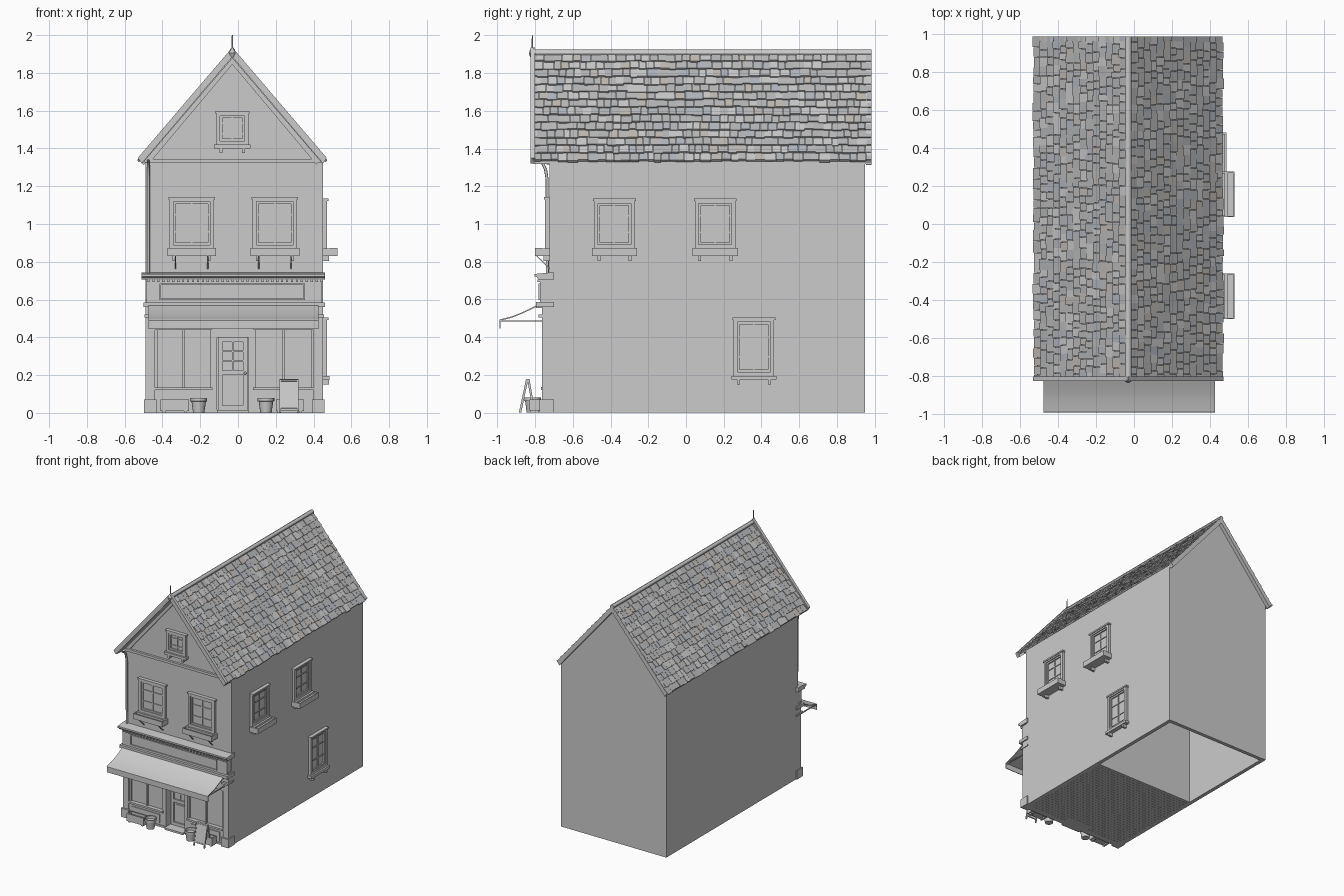
import bpy, bmesh, math, random
from mathutils import Matrix, Vector

if "Cube" in bpy.data.objects:
    bpy.data.objects.remove(bpy.data.objects["Cube"])

random.seed(4)
CX, SL = -0.03, 1.17              # ridge x and roof slope
FY, BY = -0.725, 0.95             # front and back wall planes
WL, WR = -0.49, 0.45              # side wall planes


def box(bm, x0, x1, y0, y1, z0, z1, M=Matrix(), mi=0):
    S = Matrix.Translation(((x0 + x1) / 2, (y0 + y1) / 2, (z0 + z1) / 2)) @ Matrix.Diagonal((x1 - x0, y1 - y0, z1 - z0, 1))
    vs = bmesh.ops.create_cube(bm, size=1, matrix=M @ S)['verts']
    for f in {f for v in vs for f in v.link_faces}:
        f.material_index = mi


def finish(name, bm, mats=(), smooth=False):
    bmesh.ops.recalc_face_normals(bm, faces=bm.faces)
    me = bpy.data.meshes.new(name)
    bm.to_mesh(me)
    bm.free()
    ob = bpy.data.objects.new(name, me)
    bpy.context.collection.objects.link(ob)
    for m in mats:
        me.materials.append(m)
    if smooth:
        bpy.ops.object.select_all(action='DESELECT')
        ob.select_set(True)
        bpy.context.view_layer.objects.active = ob
        bpy.ops.object.shade_smooth_by_angle()
    return ob


def boxes(name, *dims, M=Matrix()):
    bm = bmesh.new()
    for d in dims:
        box(bm, *d, M=M)
    return finish(name, bm)


def prism(name, pts, axis, lo, hi, smooth=False):
    """Extrude a (y,z) profile along x, or an (x,z) profile along y."""
    bm = bmesh.new()
    f = bm.faces.new([bm.verts.new((lo, a, b) if axis == 'x' else (a, lo, b)) for a, b in pts])
    r = bmesh.ops.extrude_face_region(bm, geom=[f])
    d = Vector((hi - lo, 0, 0)) if axis == 'x' else Vector((0, hi - lo, 0))
    bmesh.ops.translate(bm, vec=d, verts=[v for v in r['geom'] if isinstance(v, bmesh.types.BMVert)])
    return finish(name, bm, smooth=smooth)


def lathe(name, prof, loc, n=16):
    bm = bmesh.new()
    vs = [bm.verts.new((r, 0, z)) for r, z in prof]
    es = [bm.edges.new(p) for p in zip(vs, vs[1:])]
    bmesh.ops.spin(bm, geom=vs + es, axis=(0, 0, 1), cent=(0, 0, 0), angle=2 * math.pi, steps=n)
    bmesh.ops.remove_doubles(bm, verts=bm.verts, dist=1e-5)
    finish(name, bm, smooth=True).location = loc


def roofline(x, top):
    return top - SL * abs(x - CX)


# Walls
boxes("side_walls", (WL, WL + .03, FY, BY, 0, 1.34), (WR - .03, WR, FY, BY, 0, 1.34))
for name, y0, y1, zb in (("front_wall", FY, FY + .03, .56), ("back_wall", BY - .03, BY, 0)):
    prism(name, [(WL, zb), (WR, zb), (WR, roofline(WR, 1.885)), (CX, 1.885), (WL, roofline(WL, 1.885))], 'y', y0, y1)

# Shop interior: plank floor, rear partition, ceiling
boxes("plank_floor", *[(WL + .01, WR - .01, -.76 + i * .0287, -.76 + i * .0287 + .027, 0, .015) for i in range(30)])
boxes("partition", (WL + .03, WR - .03, .08, .1, 0, .6))
boxes("shop_ceiling", (WL + .03, WR - .03, FY, .1, .6, .62))

# Roof deck under the tiles, both slopes
ex = .478
prism("roof_deck", [(CX, 1.9), (CX + ex, 1.9 - SL * ex), (CX + ex, 1.877 - SL * ex), (CX, 1.877),
                    (CX - ex, 1.877 - SL * ex), (CX - ex, 1.9 - SL * ex)], 'y', -.81, .98)

# Roof tiles: staggered, slightly uneven rows on each slope
mats = []
for i, c in enumerate([(.50, .50, .50), (.46, .47, .48), (.45, .48, .53), (.54, .50, .46), (.53, .53, .52)]):
    m = bpy.data.materials.new("slate_%d" % i)
    m.diffuse_color = (*c, 1)
    m.use_nodes = True
    m.node_tree.nodes["Principled BSDF"].inputs["Base Color"].default_value = m.diffuse_color
    mats.append(m)
ang, rows = math.atan(SL), 14
step = .745 / rows
for name, turn in (("roof_tiles_right", 0), ("roof_tiles_left", math.pi)):
    B = Matrix.Translation((CX, .085, 1.9)) @ Matrix.Rotation(turn, 4, 'Z') @ Matrix.Rotation(ang, 4, 'Y')
    bm = bmesh.new()
    for r in range(rows):
        y = -.9
        while y < .899:
            w = random.uniform(.034, .06) if (y > -.9 or r % 2) else .025
            y2 = y + w if y + w < .88 else .9
            T = B @ Matrix.Translation((r * step, 0, 0)) @ Matrix.Rotation(math.radians(-8), 4, 'Y')
            box(bm, 0, step * 1.12 + random.uniform(-.006, .005), y + .001, y2 - .001, -.006,
                .005 + random.uniform(0, .004), T, random.choices(range(5), (5, 4, 1, 1, 3))[0])
            y = y2
    finish(name, bm, mats)

# Ridge cap and finial
bpy.ops.mesh.primitive_cylinder_add(vertices=12, radius=.017, depth=1.81, location=(CX, .08, 1.908), rotation=(math.pi / 2, 0, 0))
bpy.context.object.name = "ridge_cap"
bpy.ops.object.shade_smooth_by_angle()
lathe("finial", [(0, 1.88), (.012, 1.885), (.02, 1.905), (.012, 1.925), (.004, 1.935), (.003, 2.0), (0, 2.0)], (CX, -.815, 0), 10)

# Barge boards: outer pair on the roof ends, slim pair on the gable wall
for name, top, half, th, y0, y1 in (("barge_board_front", 1.935, .5, .05, -.825, -.8),
                                    ("barge_board_back", 1.915, .49, .05, .955, .985),
                                    ("gable_trim", 1.88, .465, .035, FY - .015, FY)):
    z = top - SL * half
    prism(name, [(CX, top), (CX + half, z), (CX + half - .02, z - th * .6), (CX, top - th),
                 (CX - half + .02, z - th * .6), (CX - half, z)], 'y', y0, y1)
boxes("gable_band", (-.495, .455, FY - .018, FY, 1.325, 1.345))


# Windows: local frame has -y outward, z = 0 at the sill top
def window(name, M, w, h, planter=0, depth=.035, drop=.025):
    a, sw = w / 2, w / 2 + .012
    parts = [(-a, a, -.004, .01, 0, h)]                                           # pane
    for o, t, d in ((0, .02, .022), (.02, .012, .014)):                           # casing and sash
        parts += [(s * (a - o - t / 2) - t / 2, s * (a - o - t / 2) + t / 2, -d, 0, o, h - o) for s in (-1, 1)]
        parts += [(-a + o, a - o, -d, 0, o, o + t), (-a + o, a - o, -d, 0, h - o - t, h - o)]
    parts.append((-a - .006, a + .006, -.028, 0, h - .008, h + .004))             # header
    parts.append((-.004, .004, -.01, 0, .02, h - .02))                            # glazing bars
    parts += [(-a + .02, a - .02, -.01, 0, h * k / 3 - .004, h * k / 3 + .004) for k in (1, 2)]
    boxes(name + "_frame", *parts, M=M)
    zs = -.04 if planter else -.02
    boxes(name + "_sill", (-sw, sw, -depth, 0, zs if planter < 2 else -.02, 0), M=M)
    boxes(name + "_brackets", *[(s * (a - .025) - .008, s * (a - .025) + .008, -depth * .9, 0, zs - drop, zs) for s in (-1, 1)], M=M)
    if planter:                                                                   # flower box
        o = depth + .042
        boxes(name + "_flower_box", (-sw, sw, -o, -depth, -.04, -.012), (-sw, sw, -o, -o + .006, -.04, .003),
              (-sw, sw, -depth - .006, -depth, -.04, .003), (-sw, -sw + .006, -o, -depth, -.04, .003),
              (sw - .006, sw, -o, -depth, -.04, .003), M=M)
    return M


for i, x in enumerate((-.245, .195)):
    M = window("front_window_%d" % i, Matrix.Translation((x, FY, .87)), .235, .268, 1)
    for s in (-1, 1):                                                             # stays under the flower box
        st = prism("box_stay", [(-.07, -.04), (-.063, -.04), (0, -.1), (0, -.108)], 'x', s * .085 - .003, s * .085 + .003)
        st.matrix_world = M
window("gable_window", Matrix.Translation((CX, FY, 1.42)), .17, .172)
R = Matrix.Rotation(math.pi / 2, 4, 'Z')
for i, (y, z, h, p) in enumerate(((-.38, .87, .26, 1), (.155, .87, .26, 1), (.36, .195, .305, 0))):
    window("side_window_%d" % i, Matrix.Translation((WR, y, z)) @ R, .215, h, p)

# Sign fascia with framed panel, cornice and dentils
boxes("fascia", (-.485, .445, -.775, -.7, .58, .705))
boxes("fascia_frame", (-.415, .355, -.783, -.77, .676, .684), (-.415, .355, -.783, -.77, .598, .606),
      (-.415, -.407, -.783, -.77, .598, .684), (.347, .355, -.783, -.77, .598, .684))
prism("cornice", [(-.7, .705), (-.783, .705), (-.79, .718), (-.803, .722), (-.803, .735), (-.725, .742), (-.7, .742)], 'x', -.51, .46)
boxes("dentils", *[(-.48 + i * .0262, -.468 + i * .0262, -.787, -.77, .692, .706) for i in range(36)])

# Pilasters at both corners
for name, x0, x1 in (("left_pilaster", -.49, -.44), ("right_pilaster", .4, .45)):
    boxes(name, (x0, x1, -.765, -.7, 0, .6), (x0 - .008, x1 + .008, -.778, -.7, 0, .07),
          (x0 - .006, x1 + .006, -.782, -.7, .505, .52), (x0 - .01, x1 + .01, -.795, -.7, .56, .585))

# Shop front: stall riser, glass, posts and rails
WIN = ((-.44, -.135), (.08, .4))
for i, (x0, x1) in enumerate(WIN):
    m = (x0 + x1) / 2
    boxes("stall_riser_%d" % i, (x0, x1, -.755, -.72, 0, .12), (x0, x1, -.77, -.72, .12, .135),
          (x0 + .03, x1 - .03, -.762, -.75, .03, .1))
    boxes("shop_glass_%d" % i, (x0, x1, -.738, -.732, .135, .46))
    boxes("shop_mullions_%d" % i, *[(c - .007, c + .007, -.752, -.725, .135, .46) for c in (x0 + .007, m, x1 - .007)])
boxes("shop_head", (-.44, .4, -.76, -.7, .44, .58))

# Recessed door with glazed top, panel and handle
boxes("door_frame", (-.135, -.11, -.757, -.67, 0, .44), (.055, .08, -.757, -.67, 0, .44),
      (-.11, .055, -.757, -.67, .40, .44), (-.11, .055, -.78, -.67, 0, .015))
boxes("door_leaf", (-.11, .055, -.69, -.675, .015, .4), (-.105, -.082, -.702, -.68, .015, .4), (.027, .05, -.702, -.68, .015, .4),
      (-.082, .027, -.702, -.68, .375, .4), (-.082, .027, -.702, -.68, .2, .225), (-.082, .027, -.702, -.68, .015, .04),
      (-.07, .015, -.697, -.68, .055, .185), (-.031, -.024, -.698, -.68, .225, .375),
      (-.082, .027, -.698, -.68, .272, .279), (-.082, .027, -.698, -.68, .322, .329))
bpy.ops.mesh.primitive_uv_sphere_add(segments=10, ring_count=6, radius=.008, location=(.038, -.709, .21))
bpy.context.object.name = "door_knob"

# Awning: sagging sheet with front valance and roller
top = [(-.78, .575), (-.83, .55), (-.88, .527), (-.93, .508), (-.985, .495)]
prism("awning", top + [(-.99, .49), (-.99, .445), (-.985, .445), (-.984, .487)] + [(y, z - .007) for y, z in top[-2::-1]],
      'x', -.475, .425, True)
boxes("awning_box", (-.475, .425, -.795, -.76, .555, .585))
boxes("awning_arms", *[(x - .004, x + .004, -.984, -.76, .482, .489) for x in (-.465, .415)])

# Rain pipe at the left corner
cu = bpy.data.curves.new("rain_pipe", 'CURVE')
cu.dimensions, cu.bevel_depth, cu.bevel_resolution = '3D', .008, 2
sp = cu.splines.new('POLY')
P = [(-.79, 1.335), (-.762, 1.325), (-.745, 1.29), (-.737, 1.24), (-.735, .74)]
sp.points.add(len(P) - 1)
for p, (y, z) in zip(sp.points, P):
    p.co = (-.475, y, z, 1)
bpy.context.collection.objects.link(bpy.data.objects.new("rain_pipe", cu))

# Pots, planters and folding pavement board
for i, x in enumerate((-.208, .148)):
    lathe("pot_%d" % i, [(0, 0), (.03, 0), (.038, .06), (.045, .062), (.045, .08), (.038, .08), (.036, .062), (0, .062)], (x, -.815, 0))
for name, x0, x1 in (("planter_left", -.41, -.26), ("planter_right", .2, .35)):
    boxes(name, (x0, x1, -.83, -.775, .01, .05), (x0, x1, -.83, -.823, .01, .07), (x0, x1, -.782, -.775, .01, .07),
          (x0, x0 + .007, -.83, -.775, .01, .07), (x1 - .007, x1, -.83, -.775, .01, .07),
          (x0 + .01, x0 + .025, -.825, -.78, 0, .01), (x1 - .025, x1 - .01, -.825, -.78, 0, .01))
for name, y, a in (("board_front", -.88, -12), ("board_back", -.805, 10)):
    boxes(name, (-.05, .05, -.003, .003, .03, .17), (-.05, -.042, -.006, .006, 0, .18), (.042, .05, -.006, .006, 0, .18),
          (-.05, .05, -.006, .006, .172, .18), (-.05, .05, -.006, .006, .025, .033),
          M=Matrix.Translation((.27, y, 0)) @ Matrix.Rotation(math.radians(a), 4, 'X'))
